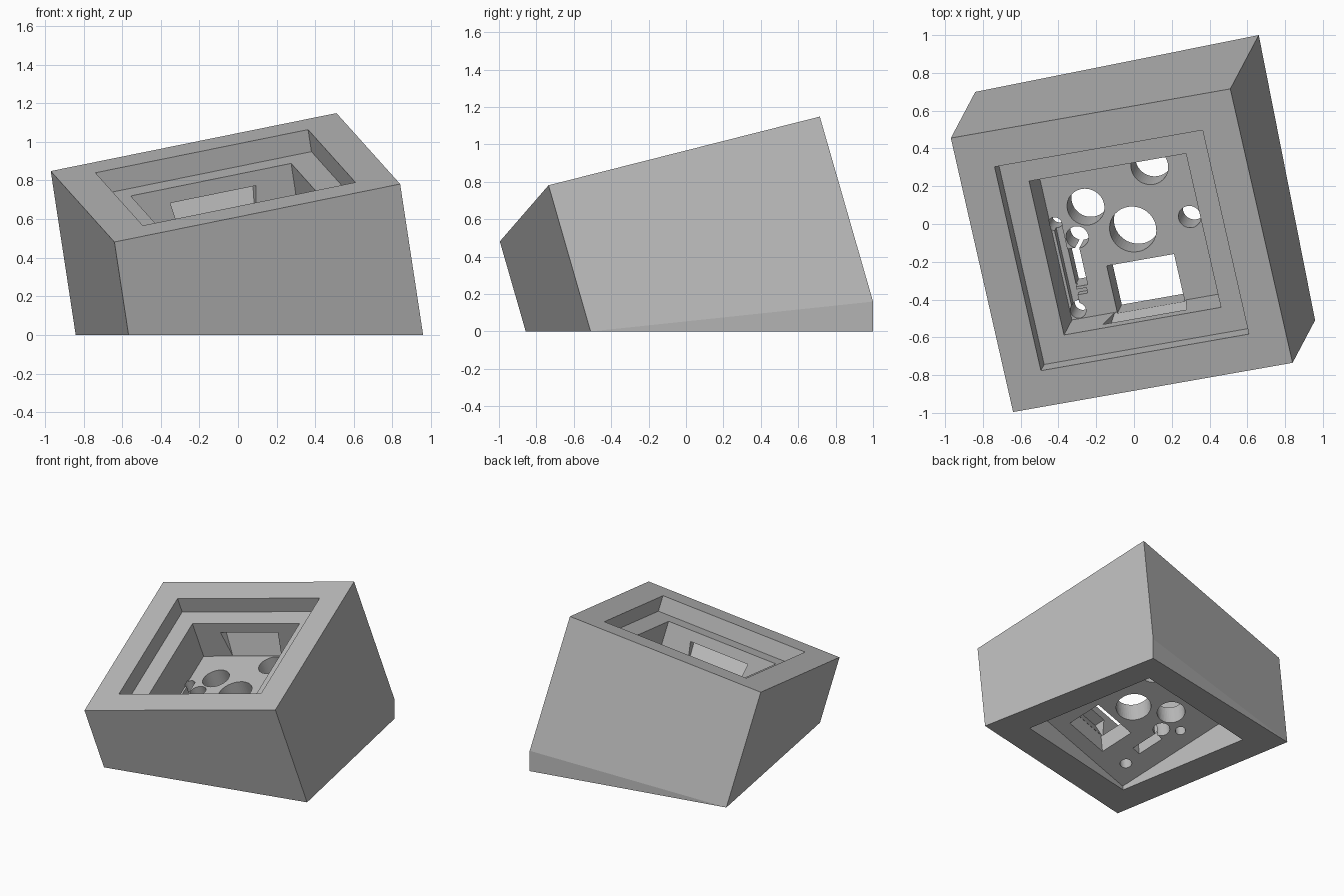
import bpy, bmesh
from mathutils import Vector, Matrix

cube = bpy.data.objects.get("Cube")
if cube:
    bpy.data.objects.remove(cube, do_unlink=True)

# Tilted frame of the block: origin at the centre of its top face
u = Vector((0.966, 0.170, 0.196)).normalized()
n = Vector((-0.145, -0.274, 0.952))
n = (n - u * n.dot(u)).normalized()
v = n.cross(u)
FRAME = Matrix((u, v, n)).transposed().to_4x4()
FRAME.translation = Vector((-0.065, -0.14, 0.815))

RIM, STEP, BED = 0.766, 0.57, 0.43       # half widths
STEP_N, FLOOR_N, UNDER_N = -0.12, -0.41, -0.57  # depths

mat = bpy.data.materials.new("grey")
mat.use_nodes = True
mat.diffuse_color = (0.5, 0.5, 0.5, 1)
mat.node_tree.nodes["Principled BSDF"].inputs["Base Color"].default_value = (0.5, 0.5, 0.5, 1)


def make(name, bm):
    bmesh.ops.recalc_face_normals(bm, faces=bm.faces)
    me = bpy.data.meshes.new(name)
    bm.to_mesh(me)
    bm.free()
    ob = bpy.data.objects.new(name, me)
    bpy.context.collection.objects.link(ob)
    return ob


def hull(name, points):
    bm = bmesh.new()
    for p in points:
        bm.verts.new(p)
    bmesh.ops.convex_hull(bm, input=bm.verts)
    bmesh.ops.dissolve_limit(bm, angle_limit=0.005, verts=bm.verts, edges=bm.edges)
    return make(name, bm)


cutters = []


def cut_box(name, u0, u1, v0, v1, n0, n1):
    ob = hull(name, [FRAME @ Vector((a, b, c))
                     for a in (u0, u1) for b in (v0, v1) for c in (n0, n1)])
    cutters.append(ob)


def cut_hole(name, a, b, radius):
    bm = bmesh.new()
    top, bottom = FLOOR_N + 0.01, UNDER_N - 0.02
    place = Matrix.Translation((a, b, (top + bottom) / 2))
    bmesh.ops.create_cone(bm, cap_ends=True, segments=48, radius1=radius, radius2=radius,
                          depth=top - bottom, matrix=FRAME @ place)
    cutters.append(make(name, bm))


# Wedge body: square top, sides follow the tilt down to the ground
points = []
for a in (-RIM, RIM):
    for b in (-RIM, RIM):
        top = FRAME @ Vector((a, b, 0))
        foot = top - n * min(top.z / n.z, 1.04)
        points += [top, foot, Vector((foot.x, foot.y, 0))]
bm = bmesh.new()
for p in points:
    bm.verts.new(p)
bmesh.ops.remove_doubles(bm, verts=bm.verts, dist=0.002)
bmesh.ops.convex_hull(bm, input=bm.verts)
bmesh.ops.dissolve_limit(bm, angle_limit=0.005, verts=bm.verts, edges=bm.edges)
body = make("tilted_housing", bm)
body.data.materials.append(mat)

# Stepped pocket from above, hollow from below
cut_box("upper_pocket", -STEP, STEP, -STEP, STEP, STEP_N, 0.1)
cut_box("lower_pocket", -BED, BED, -BED, BED, FLOOR_N, 0.05)
cut_box("under_cavity", -0.54, 0.54, -0.54, 0.54, UNDER_N, -1.6)

# Ramped recesses in the front and back pocket walls
for side, name in ((-1, "front_ramp"), (1, "back_ramp")):
    profile = ((0.40, -0.20), (0.51, -0.20), (0.431, -0.405), (0.40, -0.405))
    cutters.append(hull(name, [FRAME @ Vector((a * (1 if c > -0.3 else 0.85), side * b, c))
                               for a in (-0.23, 0.23) for b, c in profile]))

# Openings through the floor plate
for i, (a, b, r) in enumerate(((0, 0, 0.125), (-0.222, 0.165, 0.10), (0.163, 0.322, 0.10),
                               (0.314, 0.013, 0.06), (-0.303, 0.01, 0.06),
                               (-0.405, 0.102, 0.037), (-0.386, -0.385, 0.042))):
    cut_hole(f"round_hole_{i}", a, b, r)
top, bottom = FLOOR_N + 0.012, UNDER_N - 0.03
cut_box("window", -0.182, 0.187, -0.435, -0.172, bottom, top)
cut_box("slot", -0.378, -0.305, -0.255, -0.045, bottom, top)

# Shallow channel linking the small holes
cut_box("channel", -0.415, -0.37, -0.38, 0.10, FLOOR_N - 0.06, top + 0.002)
cut_box("channel_branch", -0.41, -0.315, -0.30, -0.27, FLOOR_N - 0.055, top + 0.003)

for c in cutters:
    c.hide_render = True
    mod = body.modifiers.new(c.name, 'BOOLEAN')
    mod.operation = 'DIFFERENCE'
    mod.solver = 'EXACT'
    mod.object = c

# Bake the cuts and drop the cutters
bpy.context.view_layer.update()
baked = bpy.data.meshes.new_from_object(
    body.evaluated_get(bpy.context.evaluated_depsgraph_get()))
body.modifiers.clear()
body.data = baked
baked.materials.clear()
baked.materials.append(mat)
for f in baked.polygons:
    f.material_index = 0
for c in cutters:
    bpy.data.objects.remove(c, do_unlink=True)
